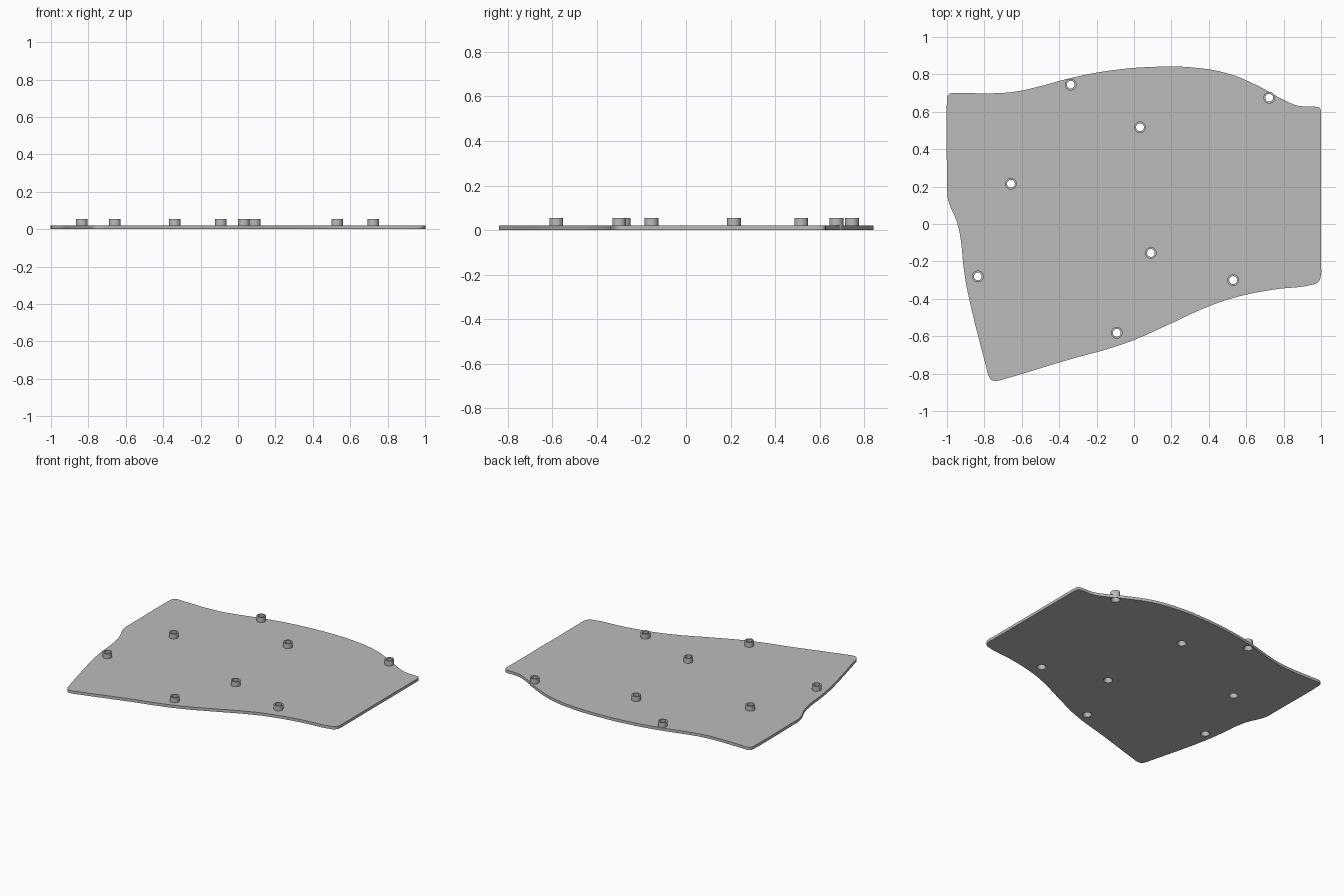
import bpy, bmesh, math

cube = bpy.data.objects.get("Cube")
if cube:
    bpy.data.objects.remove(cube, do_unlink=True)

THICK, TOP = 0.02, 0.055      # plate thickness, boss top height
OUTER, INNER = 0.031, 0.021   # boss radii
SIDES = 32

grey = bpy.data.materials.new("plain grey")
grey.use_nodes = True
COLOUR = (0.5, 0.5, 0.5, 1)
grey.diffuse_color = COLOUR
grey.node_tree.nodes["Principled BSDF"].inputs["Base Color"].default_value = COLOUR

# Plate outline, clockwise from the back right corner
outline = [
    (-1, .66), (-.994, .69), (-.97, .7), (-.92, .7), (-.72, .7), (-.62, .71),
    (-.5, .737), (-.34, .78), (-.13, .82), (.1, .84), (.3, .838), (.5, .805),
    (.65, .745), (.8, .664), (.87, .634), (.92, .628), (.97, .627), (.993, .62),
    (1, .59), (1, .54), (1, -.22), (1, -.27), (.985, -.31), (.95, -.325),
    (.75, -.35), (.55, -.39), (.4, -.44), (.18, -.54), (0, -.62), (-.13, -.665),
    (-.33, -.72), (-.68, -.825), (-.73, -.838), (-.76, -.835), (-.778, -.81),
    (-.79, -.765), (-.89, -.36), (-.91, -.24), (-.93, -.06), (-.95, .02),
    (-.985, .1), (-1, .16), (-1, .21)]

bosses = [(-.835, -.28), (-.658, .215), (-.338, .745), (.032, .517),
          (.723, .675), (.09, -.155), (.53, -.3), (-.092, -.582)]


def circle(cx, cy, r):
    return [(cx + r * math.cos(2 * math.pi * i / SIDES),
             cy + r * math.sin(2 * math.pi * i / SIDES)) for i in range(SIDES)]


def finish(ob):
    ob.select_set(True)
    bpy.context.view_layer.objects.active = ob
    bpy.ops.object.shade_smooth_by_angle(angle=math.radians(30))
    ob.select_set(False)


# Plate: filled curve with round holes, extruded
curve = bpy.data.curves.new("plate", 'CURVE')
curve.dimensions, curve.fill_mode, curve.extrude = '2D', 'BOTH', THICK / 2
edge = curve.splines.new('BEZIER')
edge.bezier_points.add(len(outline) - 1)
edge.use_cyclic_u, edge.resolution_u = True, 6
for p, (x, y) in zip(edge.bezier_points, outline):
    p.co = (x, y, 0)
    p.handle_left_type = p.handle_right_type = 'AUTO'
for cx, cy in bosses:
    hole = curve.splines.new('POLY')
    hole.points.add(SIDES - 1)
    hole.use_cyclic_u = True
    for p, (x, y) in zip(hole.points, circle(cx, cy, OUTER)):
        p.co = (x, y, 0, 1)
curve.materials.append(grey)
plate = bpy.data.objects.new("plate", curve)
bpy.context.collection.objects.link(plate)
plate.location.z = THICK / 2
bpy.ops.object.select_all(action='DESELECT')
plate.select_set(True)
bpy.context.view_layer.objects.active = plate
bpy.ops.object.convert(target='MESH')
plate = bpy.context.view_layer.objects.active
bm = bmesh.new()
bm.from_mesh(plate.data)
bmesh.ops.remove_doubles(bm, verts=bm.verts, dist=1e-5)
bmesh.ops.recalc_face_normals(bm, faces=bm.faces)
bm.to_mesh(plate.data)
bm.free()
finish(plate)

# Boss: turned ring with a countersunk through hole
profile = [(OUTER, 0), (INNER, THICK), (INNER, TOP), (OUTER, TOP)]
bm = bmesh.new()
rings = [[bm.verts.new((x, y, z)) for x, y in circle(0, 0, r)] for r, z in profile]
for a, b in zip(rings, rings[1:] + rings[:1]):
    for i in range(SIDES):
        j = (i + 1) % SIDES
        bm.faces.new((a[i], a[j], b[j], b[i]))
bmesh.ops.recalc_face_normals(bm, faces=bm.faces)
boss_mesh = bpy.data.meshes.new("boss")
bm.to_mesh(boss_mesh)
bm.free()
boss_mesh.materials.append(grey)
for n, (x, y) in enumerate(bosses, 1):
    boss = bpy.data.objects.new(f"boss_{n}", boss_mesh)
    boss.location = (x, y, 0)
    bpy.context.collection.objects.link(boss)
    if n == 1:
        finish(boss)
